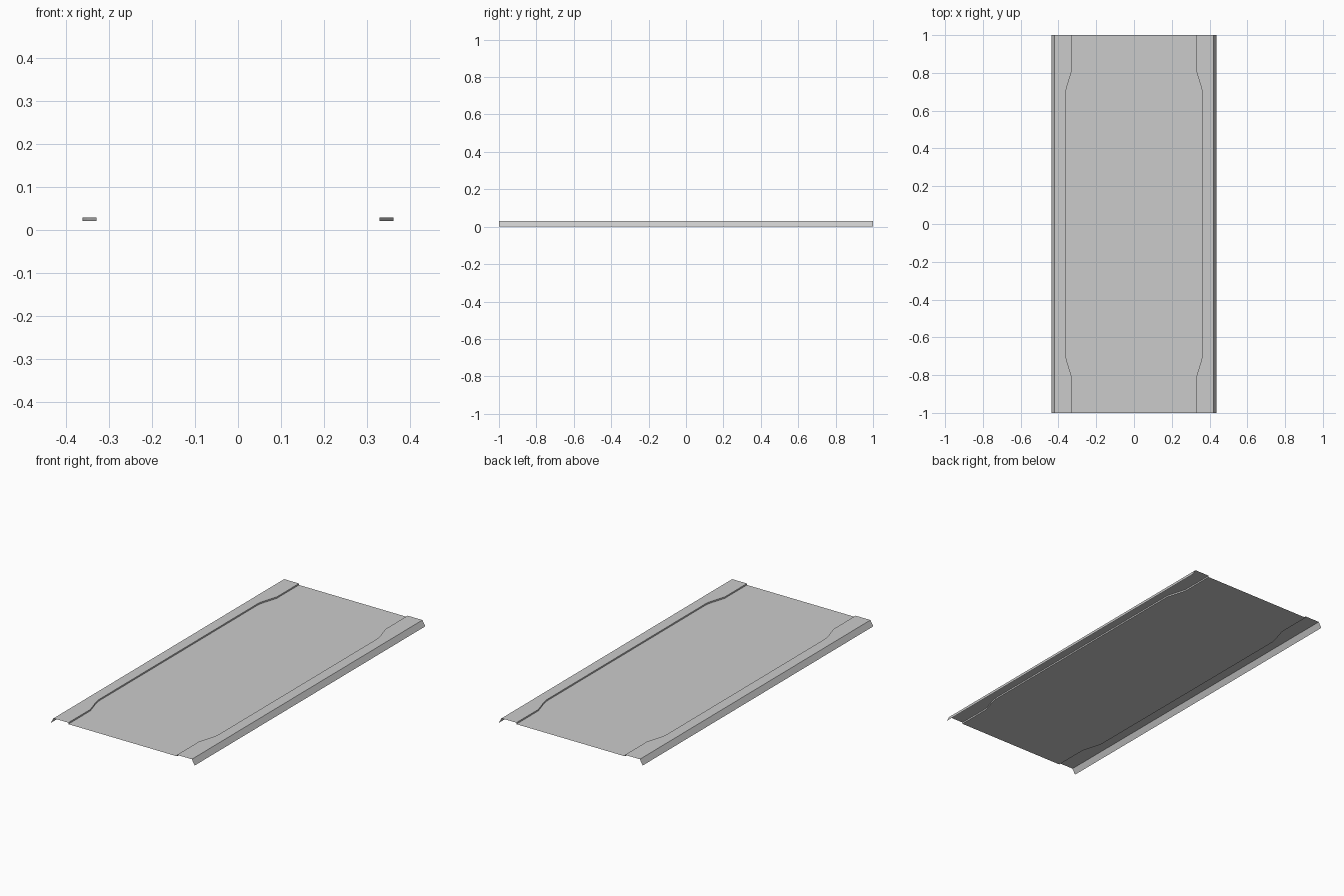
import bpy, bmesh

if "Cube" in bpy.data.objects:
    bpy.data.objects.remove(bpy.data.objects["Cube"])

Z_PANEL, Z_RIM = 0.022, 0.03
X_FOLD, X_OUT = 0.42, 0.437

# Inner edge of the raised rim: narrow waist at the ends, easing outwards
half = [(0.33, 1.0), (0.33, 0.81), (0.341, 0.772), (0.352, 0.738),
        (0.359, 0.712), (0.362, 0.69)]
edge = [(x, -y) for x, y in half] + [(x, y) for x, y in reversed(half)]


def sheet(name, section):
    """Sweep an open x/z section along the rim line, then mirror across x."""
    bm = bmesh.new()
    rows = [[bm.verts.new((x, y, z)) for x, z in section(ex)] for ex, y in edge]
    for a, b in zip(rows, rows[1:]):
        for i in range(len(a) - 1):
            bm.faces.new((a[i], a[i + 1], b[i + 1], b[i]))
    mesh = bpy.data.meshes.new(name)
    bm.to_mesh(mesh)
    bm.free()
    obj = bpy.data.objects.new(name, mesh)
    bpy.context.collection.objects.link(obj)
    mirror = obj.modifiers.new("mirror", 'MIRROR')
    mirror.use_axis[0] = True
    mirror.merge_threshold = 0.0001
    return obj


# Recessed centre panel
sheet("centre_panel", lambda ex: [(0, Z_PANEL), (ex, Z_PANEL)])

# Step up, flat rim and sloping outer skirt on both long sides
sheet("side_rims", lambda ex: [(ex, Z_PANEL), (ex, Z_RIM), (X_FOLD, Z_RIM), (X_OUT, 0)])
